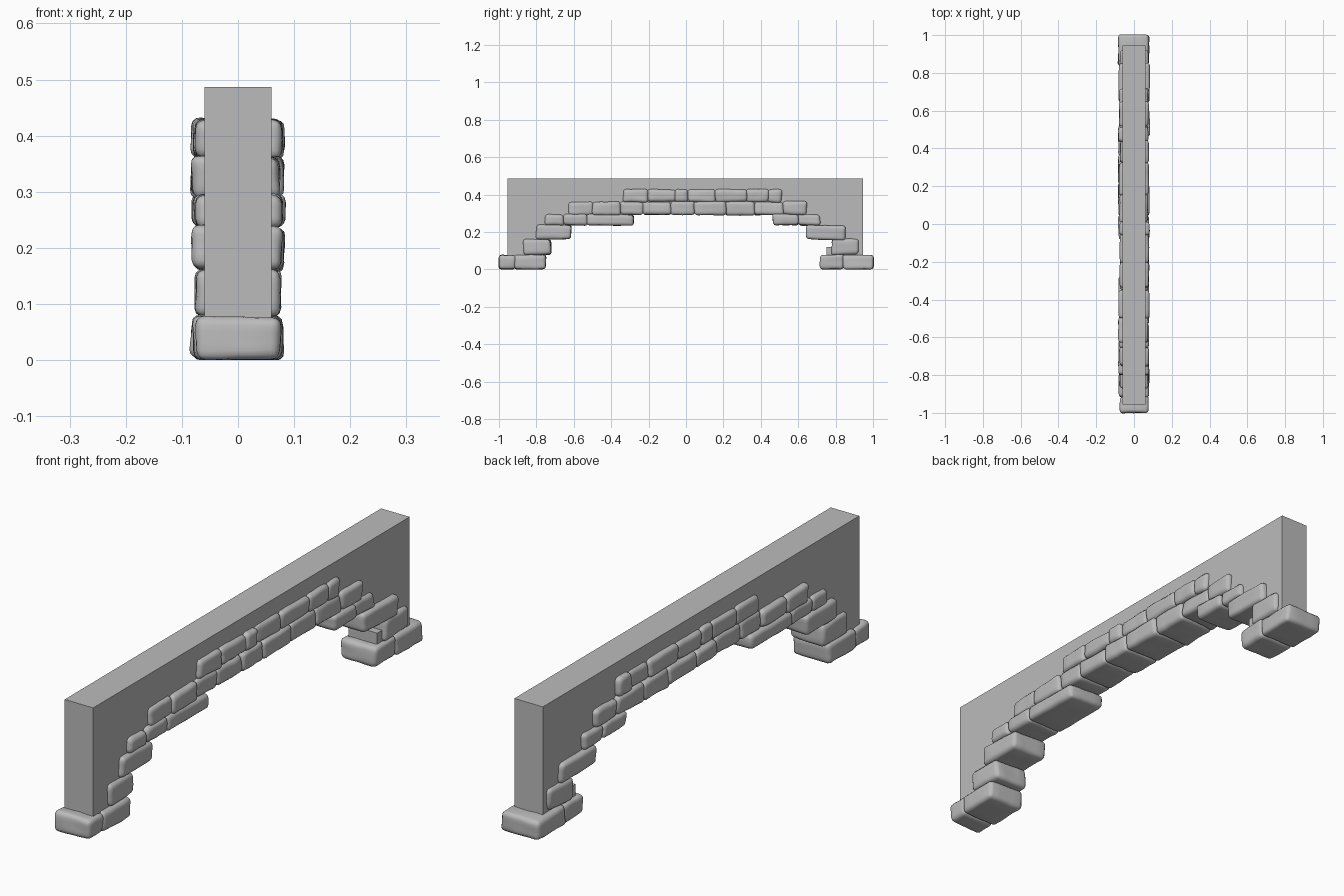
import bpy, bmesh, random
from mathutils import Vector, noise

random.seed(4)
if "Cube" in bpy.data.objects:
    bpy.data.objects.remove(bpy.data.objects["Cube"], do_unlink=True)

grey = bpy.data.materials.new("stone grey")
grey.use_nodes = True
GREY = (0.5, 0.5, 0.5, 1)
grey.diffuse_color = GREY
grey.node_tree.nodes["Principled BSDF"].inputs["Base Color"].default_value = GREY


def finish(bm, name):
    mesh = bpy.data.meshes.new(name)
    bmesh.ops.recalc_face_normals(bm, faces=bm.faces)
    bm.to_mesh(mesh)
    bm.free()
    mesh.materials.append(grey)
    obj = bpy.data.objects.new(name, mesh)
    bpy.context.collection.objects.link(obj)
    return obj


def wall(profile, half):
    # Side outline in (y, z), extruded across the thickness
    bm = bmesh.new()
    face = bm.faces.new([bm.verts.new((-half, y, z)) for y, z in profile])
    ext = bmesh.ops.extrude_face_region(bm, geom=[face])
    bmesh.ops.translate(bm, vec=(2 * half, 0, 0),
                        verts=[v for v in ext["geom"] if isinstance(v, bmesh.types.BMVert)])
    return finish(bm, "wall")


def stone(name, y0, y1, z0, z1):
    # Rounded block passing through the wall, slightly uneven
    left, right = (random.uniform(0.073, 0.083) for _ in range(2))
    size = Vector((left + right, y1 - y0 + 0.004, z1 - z0 + 0.003))
    mid = Vector(((left - right) / 2, (y0 + y1) / 2, (z0 + z1) / 2))
    bm = bmesh.new()
    bmesh.ops.create_cube(bm, size=1)
    for v in bm.verts:
        v.co = v.co * size + mid
        v.co += Vector([random.uniform(-0.004, 0.004) for _ in range(3)])
        v.co.z = max(v.co.z, 0)
    bmesh.ops.bevel(bm, geom=bm.edges[:], offset=0.016, segments=3,
                    profile=0.5, affect='EDGES')
    bmesh.ops.subdivide_edges(bm, edges=[e for e in bm.edges if e.calc_length() > 0.025],
                              cuts=3, use_grid_fill=True)
    for v in bm.verts:
        v.co += noise.noise_vector(v.co * 22) * 0.003
        v.co.z = max(v.co.z, 0)
    obj = finish(bm, name)
    obj.data.shade_smooth()


# Courses: bottom, top, then runs of joint positions along the arch
courses = [
    (0.0, 0.076, [(-1, -0.915, -0.75), (0.72, 0.84, 1)]),
    (0.079, 0.16, [(-0.865, -0.725), (0.78, 0.92)]),
    (0.16, 0.236, [(-0.8, -0.615), (0.645, 0.85)]),
    (0.236, 0.293, [(-0.75, -0.655, -0.53, -0.28), (0.465, 0.6, 0.715)]),
    (0.292, 0.36, [(-0.625, -0.5, -0.35, -0.23, -0.08, 0.045, 0.215, 0.365, 0.52, 0.645)]),
    (0.361, 0.427, [(-0.335, -0.205, -0.055, 0.01, 0.155, 0.325, 0.44, 0.51)]),
]
for row, (z0, z1, runs) in enumerate(courses):
    count = 0
    for joints in runs:
        for a, b in zip(joints, joints[1:]):
            count += 1
            stone(f"arch_stone_{row + 1}_{count}", a, b, z0, z1)

# Stepped underside of the wall, hidden inside the stones
BACK, FRONT, TOP = 0.945, -0.955, 0.487
near = [(FRONT, 0.045)]
far = [(BACK, 0.045)]
for z0, z1, runs in courses[:4]:
    mid, rise = (z0 + z1) / 2, z1 + 0.03
    inset = 0.03
    near += [(runs[0][-1] - inset, mid), (runs[0][-1] - inset, rise)]
    far += [(runs[-1][0] + inset, mid), (runs[-1][0] + inset, rise)]


def stepped(points):
    # Keep each step's riser up to the middle of the next course
    mids = [p[1] for p in points[1::2]] + [0.326]
    xs = [p[0] for p in points[1::2]]
    out = [(points[0][0], mids[0])]
    for i, x in enumerate(xs):
        out += [(x, mids[i]), (x, mids[i + 1])]
    return out


wall(stepped(near) + stepped(far)[::-1] + [(BACK, TOP), (FRONT, TOP)], 0.06)
